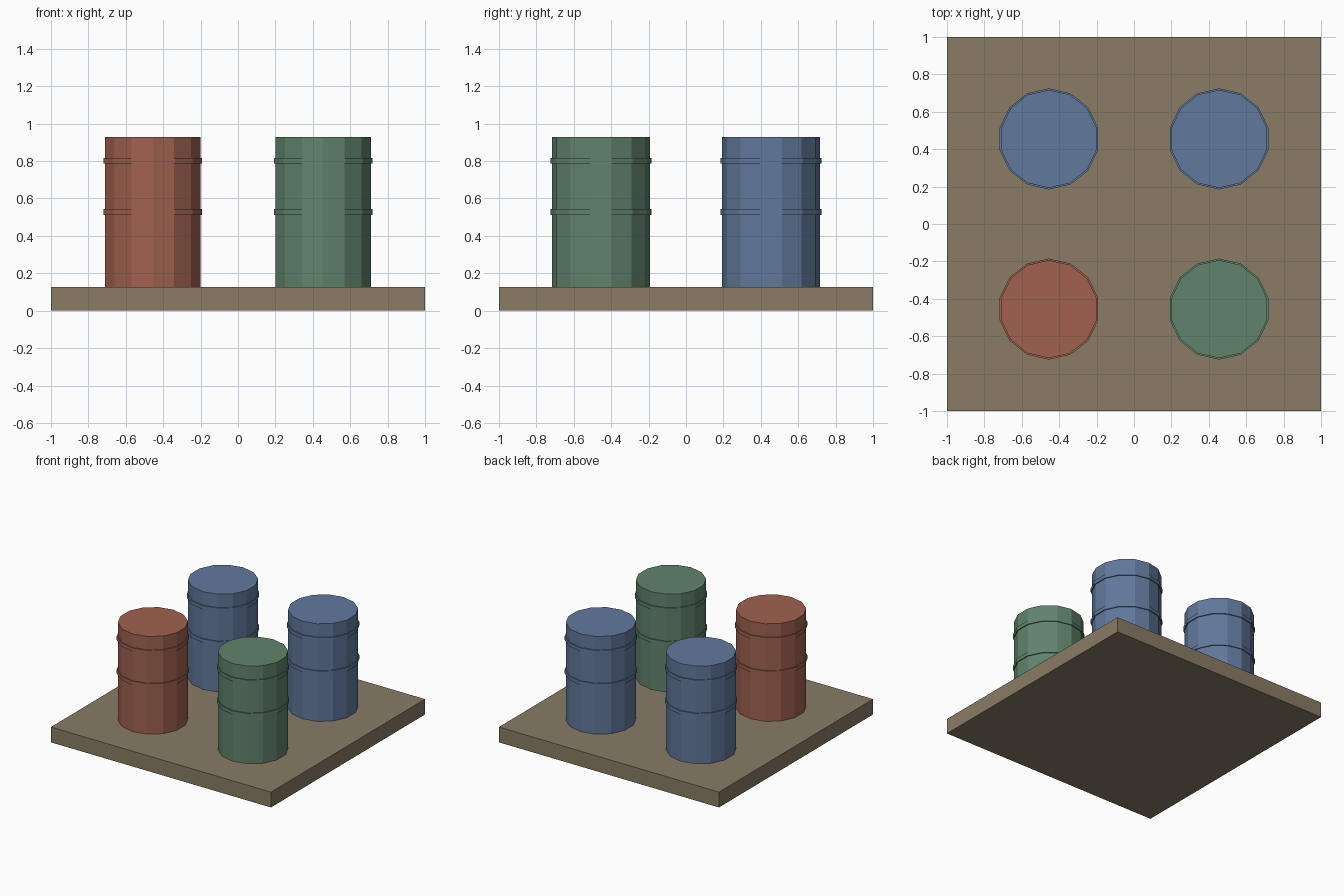
import bpy
import math

cube = bpy.data.objects.get("Cube")
if cube:
    bpy.data.objects.remove(cube, do_unlink=True)

SIDES = 14
SLAB_TOP = 0.126
BARREL_TOP = 0.928
RADIUS = 0.262
RIB_RADIUS = 0.27
RIB_HEIGHT = 0.031
OFFSET = 0.455


def material(name, color):
    mat = bpy.data.materials.new(name)
    mat.use_nodes = True
    mat.diffuse_color = (*color, 1)
    mat.node_tree.nodes["Principled BSDF"].inputs["Base Color"].default_value = (*color, 1)
    return mat


def finish(name, mat):
    obj = bpy.context.object
    obj.name = name
    obj.data.materials.append(mat)
    return obj


def drum(name, radius, low, high, x, y, mat):
    # Corners point along y, flats face along x
    bpy.ops.mesh.primitive_cylinder_add(
        vertices=SIDES, radius=radius, depth=high - low,
        location=(x, y, (low + high) / 2))
    return finish(name, mat)


brown = material("drab brown", (0.25, 0.20, 0.13))
red = material("rust red", (0.35, 0.12, 0.08))
green = material("muted green", (0.12, 0.23, 0.15))
blue = material("steel blue", (0.12, 0.19, 0.33))

# Square base slab
bpy.ops.mesh.primitive_cube_add(size=1, location=(0, 0, SLAB_TOP / 2))
base = finish("base_slab", brown)
base.scale = (2, 2, SLAB_TOP)

# Four barrels, each with two raised ribs
barrels = [
    ("front_right", -1, -1, red),
    ("front_left", 1, -1, green),
    ("back_right", -1, 1, blue),
    ("back_left", 1, 1, blue),
]
for place, sx, sy, mat in barrels:
    x, y = sx * OFFSET, sy * OFFSET
    drum(place + "_barrel", RADIUS, SLAB_TOP, BARREL_TOP, x, y, mat)
    for rib, z in (("middle", 0.528), ("upper", 0.802)):
        drum(f"{place}_{rib}_rib", RIB_RADIUS,
             z - RIB_HEIGHT / 2, z + RIB_HEIGHT / 2, x, y, mat)
